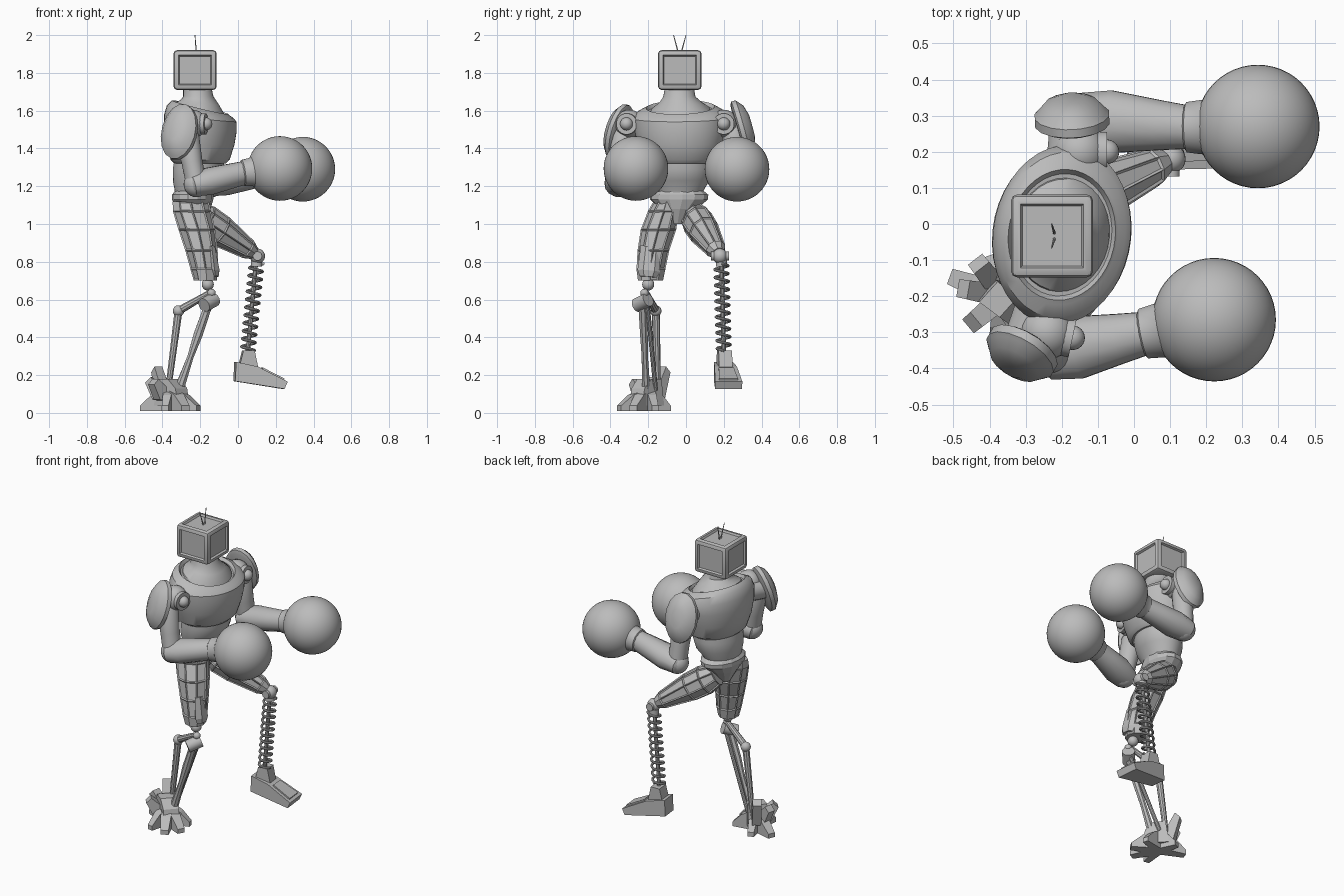
import bpy, bmesh, math
from mathutils import Vector, Matrix

cube = bpy.data.objects.get("Cube")
if cube:
    bpy.data.objects.remove(cube)

grey = bpy.data.materials.new("grey metal")
grey.use_nodes = True
GREY = (0.5, 0.5, 0.5, 1)
grey.diffuse_color = GREY
grey.node_tree.nodes["Principled BSDF"].inputs["Base Color"].default_value = GREY


def finish(name, bm, smooth=True):
    bmesh.ops.recalc_face_normals(bm, faces=bm.faces)
    me = bpy.data.meshes.new(name)
    bm.to_mesh(me)
    bm.free()
    me.materials.append(grey)
    if smooth:
        me.shade_smooth()
        me.set_sharp_from_angle(angle=math.radians(35))
    ob = bpy.data.objects.new(name, me)
    bpy.context.collection.objects.link(ob)
    return ob


def skin(name, rings, smooth, inset=0):
    """Join rings of points into a closed skin; inset gives recessed side panels."""
    bm = bmesh.new()
    loops = [[bm.verts.new(p) for p in ring] for ring in rings]
    sides = []
    n = len(loops[0])
    for a, b in zip(loops, loops[1:]):
        for i in range(n):
            j = (i + 1) % n
            sides.append(bm.faces.new((a[i], a[j], b[j], b[i])))
    bm.faces.new(loops[0])
    bm.faces.new(loops[-1])
    if inset:
        bmesh.ops.recalc_face_normals(bm, faces=bm.faces)
        big = [f for f in sides if f.calc_area() > 0.003]
        bmesh.ops.inset_individual(bm, faces=big, thickness=inset, depth=-inset * 0.6)
    return finish(name, bm, smooth)


def stack(name, levels, sides=32, yaw=0.0, smooth=True, inset=0):
    """Level rings: x, y, z, forward radius, side radius, forward tilt."""
    rings = []
    turn = Matrix.Rotation(yaw, 3, 'Z')
    for x, y, z, rx, ry, tilt in levels:
        ring = []
        for i in range(sides):
            a = math.tau * (i + 0.5) / sides
            p = Vector((rx * math.cos(a), ry * math.sin(a), 0))
            p.z = -tilt * p.x
            ring.append(Vector((x, y, z)) + turn @ p)
        rings.append(ring)
    return skin(name, rings, smooth, inset)


def limb(name, start, end, steps, sides=20, smooth=True, inset=0):
    """Rings across a straight axis: fraction along it, first and second radius."""
    start, end = Vector(start), Vector(end)
    d = (end - start).normalized()
    up = Vector((1, 0, 0)) if abs(d.z) > 0.8 else Vector((0, 0, 1))
    u = (up - d * up.dot(d)).normalized()
    v = d.cross(u)
    rings = []
    for t, ru, rv in steps:
        c = start.lerp(end, t)
        angles = [math.tau * (i + 0.5) / sides for i in range(sides)]
        rings.append([c + u * ru * math.cos(a) + v * rv * math.sin(a) for a in angles])
    return skin(name, rings, smooth, inset)


def rod(name, a, b, r, r2=None, sides=10):
    r2 = r2 or r
    return limb(name, a, b, [(0, r, r), (1, r2, r2)], sides)


def ball(name, centre, r, seg=24):
    bm = bmesh.new()
    bmesh.ops.create_uvsphere(bm, u_segments=seg, v_segments=seg // 2, radius=r,
                              matrix=Matrix.Translation(centre))
    return finish(name, bm)


def wedge(name, profile, w0, w1, origin, yaw):
    """Side profile (forward, up) given a width that changes from back to front."""
    turn = Matrix.Translation(origin) @ Matrix.Rotation(yaw, 4, 'Z')
    lo = min(p[0] for p in profile)
    hi = max(p[0] for p in profile)
    rings = [[turn @ Vector((x, s * (w0 + (w1 - w0) * (x - lo) / (hi - lo)) / 2, z))
              for x, z in profile] for s in (-1, 1)]
    return skin(name, rings, False)


# Box head with recessed panels
bm = bmesh.new()
bmesh.ops.create_cube(bm, size=1, matrix=Matrix.Translation((-0.227, -0.033, 1.815))
                      @ Matrix.Diagonal((0.228, 0.23, 0.21, 1)))
bmesh.ops.bevel(bm, geom=bm.edges[:], offset=0.018, segments=2, profile=0.5, affect='EDGES')
panels = [f for f in bm.faces if f.calc_area() > 0.02 and f.normal.z > -0.5]
bmesh.ops.inset_individual(bm, faces=panels, thickness=0.012, depth=0)
bmesh.ops.inset_individual(bm, faces=panels, thickness=0.008, depth=-0.012)
finish("head", bm)
for side, tip in ((-1, -0.066), (1, 0.0)):
    rod("antenna", (-0.22, -0.033 + side * 0.006, 1.9), (-0.228, tip, 2.0), 0.004, 0.002, 6)

# Neck, chest, collar and abdomen
YAW = math.radians(-9)
stack("neck", [(-0.2, -0.03, 1.56, 0.14, 0.17, 0.25), (-0.2, -0.03, 1.61, 0.13, 0.155, 0.25),
               (-0.2, -0.03, 1.645, 0.1, 0.11, 0.15), (-0.21, -0.035, 1.675, 0.08, 0.085, 0),
               (-0.215, -0.035, 1.72, 0.075, 0.078, 0)], yaw=YAW)
stack("chest", [(-0.2, -0.03, 1.32, 0.135, 0.17, 0), (-0.2, -0.03, 1.34, 0.155, 0.2, 0),
                (-0.2, -0.03, 1.42, 0.18, 0.228, 0), (-0.2, -0.03, 1.5, 0.192, 0.245, 0.05),
                (-0.2, -0.03, 1.56, 0.19, 0.25, 0.1), (-0.2, -0.03, 1.595, 0.175, 0.23, 0.2),
                (-0.2, -0.03, 1.612, 0.155, 0.195, 0.25), (-0.2, -0.03, 1.618, 0.148, 0.182, 0.25),
                (-0.2, -0.03, 1.6, 0.138, 0.17, 0.25)], 40, YAW)
stack("abdomen", [(-0.235, -0.035, 1.14, 0.095, 0.12, 0), (-0.235, -0.035, 1.18, 0.1, 0.13, 0),
                  (-0.22, -0.03, 1.23, 0.125, 0.155, 0), (-0.21, -0.028, 1.29, 0.135, 0.162, 0),
                  (-0.205, -0.028, 1.35, 0.13, 0.16, 0)], yaw=YAW)
stack("pelvis", [(-0.23, -0.045, 1.0, 0.05, 0.035, 0), (-0.235, -0.04, 1.08, 0.09, 0.1, 0),
                 (-0.24, -0.037, 1.13, 0.108, 0.155, 0), (-0.24, -0.035, 1.155, 0.108, 0.155, 0),
                 (-0.235, -0.035, 1.175, 0.098, 0.13, 0)], 14, YAW, False)

# Arms: shoulder, pad, upper arm, forearm and big round glove
arms = (
    ("right", (-0.24, -0.3, 1.53), (0.07, -0.015), (-0.315, -0.362, 1.49), (-0.5, -0.85, 0.3),
     (-0.22, -0.355, 1.21), (0.03, -0.303, 1.27), (0.222, -0.265, 1.294)),
    ("left", (-0.15, 0.2, 1.53), (0.075, 0), (-0.172, 0.3, 1.51), (-0.05, 1, 0.28),
     (-0.14, 0.288, 1.21), (0.15, 0.268, 1.265), (0.343, 0.27, 1.29)),
)
for side, sh, fwd, pad, n, elbow, wrist, glove in arms:
    sh, pad, n, elbow, wrist, glove = map(Vector, (sh, pad, n, elbow, wrist, glove))
    fwd = Vector((fwd[0], fwd[1], 0))
    n.normalize()
    ball(side + "_shoulder", sh, 0.075)
    rod(side + "_shoulder_axle", (-0.2, -0.03, 1.52), pad, 0.06, sides=20)
    rod(side + "_shoulder_hub", sh, sh + fwd, 0.056, sides=20)
    ball(side + "_shoulder_cap", sh + fwd, 0.034)
    limb(side + "_shoulder_pad", pad - n * 0.03, pad + n * 0.05,
         [(0, 0.13, 0.09), (0.1, 0.152, 0.105), (0.4, 0.152, 0.105), (0.5, 0.142, 0.097),
          (0.8, 0.115, 0.075), (1, 0.06, 0.035)], 16)
    top = sh.lerp(pad, 0.5) - Vector((0, 0, 0.01))
    limb(side + "_upper_arm", top, elbow,
         [(0, 0.05, 0.05), (0.15, 0.065, 0.065), (0.6, 0.056, 0.06), (1, 0.055, 0.06)])
    ball(side + "_elbow", elbow, 0.068)
    limb(side + "_forearm", elbow - (wrist - elbow) * 0.15, wrist,
         [(0, 0.04, 0.05), (0.06, 0.062, 0.075), (0.35, 0.075, 0.09), (0.75, 0.068, 0.072),
          (1, 0.064, 0.062)], 12)
    limb(side + "_glove_cuff", wrist - (glove - wrist) * 0.05, glove,
         [(0, 0.06, 0.06), (0.03, 0.07, 0.07), (0.25, 0.076, 0.076), (0.5, 0.12, 0.12),
          (0.7, 0.15, 0.15)], 32)
    ball(side + "_glove", glove, 0.171, 48)

# Right leg: panelled thigh and thin strut shin
stack("right_thigh", [(-0.225, -0.165, 0.69, 0.03, 0.04, 0), (-0.175, -0.187, 0.7, 0.062, 0.068, 0),
                      (-0.18, -0.185, 0.76, 0.075, 0.078, 0), (-0.195, -0.172, 0.86, 0.088, 0.085, 0),
                      (-0.22, -0.145, 0.97, 0.1, 0.095, 0), (-0.245, -0.12, 1.07, 0.105, 0.08, 0),
                      (-0.25, -0.11, 1.12, 0.1, 0.06, 0)][1:], 9, 0.3, False, 0.009)
limb("right_kneecap", (-0.12, -0.2, 0.72), (-0.14, -0.185, 0.88),
     [(0, 0.02, 0.045), (0.2, 0.03, 0.06), (1, 0.02, 0.055)], 6, False)
ball("right_knee_ball", (-0.16, -0.2, 0.68), 0.032)
ball("right_knee_lower_ball", (-0.14, -0.22, 0.635), 0.022)
rod("right_knee_hub", (-0.18, -0.26, 0.57), (-0.125, -0.2, 0.6), 0.038, sides=16)
ball("right_rear_joint", (-0.315, -0.16, 0.54), 0.03)
rod("right_knee_link", (-0.15, -0.21, 0.635), (-0.315, -0.16, 0.54), 0.016, 0.022)
rod("right_rear_strut", (-0.315, -0.16, 0.54), (-0.37, -0.15, 0.12), 0.022, 0.016)
limb("right_front_strut", (-0.15, -0.23, 0.59), (-0.32, -0.21, 0.1),
     [(0, 0.022, 0.025), (0.35, 0.026, 0.022), (0.6, 0.018, 0.018), (1, 0.028, 0.024)], 8)
rod("right_inner_strut", (-0.14, -0.205, 0.58), (-0.33, -0.16, 0.12), 0.012)

# Right foot: splayed toes, heel spurs and ankle blocks
ANKLE = Vector((-0.36, -0.2, 0.01))
toes = ((0.17, -28, 0.075), (0.175, -62, 0.08), (0.14, 15, 0.06), (0.15, -100, 0.06),
        (0.16, 160, 0.075), (0.12, 110, 0.065))
for length, angle, width in toes:
    wedge("right_toe", [(0, 0), (length, 0), (length, 0.028), (length * 0.6, 0.085), (0, 0.13)],
          width, width * 0.6, ANKLE, math.radians(angle))
for angle, height in ((170, 0.18), (128, 0.235), (-140, 0.17)):
    wedge("right_heel_spur", [(0.03, 0.05), (0.09, 0.06), (0.13, height - 0.03),
                              (0.1, height), (0.04, 0.12)], 0.06, 0.05, ANKLE, math.radians(angle))
wedge("right_ankle", [(-0.06, 0.03), (0.1, 0.03), (0.08, 0.12), (0.03, 0.17), (-0.04, 0.17)],
      0.12, 0.09, ANKLE, math.radians(-42))

# Left leg: raised thigh, knee, spring shin
limb("left_thigh", (-0.24, 0.03, 1.06), (0.085, 0.172, 0.845),
     [(0, 0.07, 0.06), (0.2, 0.092, 0.085), (0.45, 0.088, 0.082), (0.9, 0.055, 0.055),
      (1, 0.035, 0.035)], 9, False, 0.009)
ball("left_knee", (0.103, 0.18, 0.83), 0.04)
rod("left_knee_pin", (0.103, 0.132, 0.83), (0.103, 0.228, 0.83), 0.024, sides=16)
TOP, BOTTOM = Vector((0.098, 0.187, 0.79)), Vector((0.052, 0.2, 0.33))
rod("left_shin_rod", TOP + Vector((0, 0, 0.04)), BOTTOM, 0.012)
rod("left_spring_seat", TOP + Vector((0, 0, 0.02)), TOP - Vector((0, 0, 0.015)), 0.03, sides=16)
turns, steps = 11, 16
rings = []
count = turns * steps
for k in range(count + 1):
    a = math.tau * k / steps
    out = Vector((math.cos(a), math.sin(a), 0))
    mid = TOP.lerp(BOTTOM, k / count) + out * 0.036
    rings.append([mid + (out * math.cos(b) + Vector((0, 0, math.sin(b)))) * 0.0075
                  for b in (math.tau * i / 8 for i in range(8))])
skin("left_spring", rings, True)

# Left foot
FOOT = Vector((0.05, 0.205, 0))
wedge("left_foot", [(-0.07, 0.168), (0.19, 0.127), (0.207, 0.165), (0.05, 0.245), (-0.065, 0.27)],
      0.1, 0.145, FOOT, math.radians(6))
wedge("left_ankle", [(-0.045, 0.25), (0.055, 0.235), (0.035, 0.33), (-0.025, 0.33)],
      0.08, 0.07, FOOT, math.radians(6))
wedge("left_foot_plate", [(0.075, 0.232), (0.19, 0.174), (0.193, 0.182), (0.078, 0.24)],
      0.08, 0.1, FOOT, math.radians(6))
